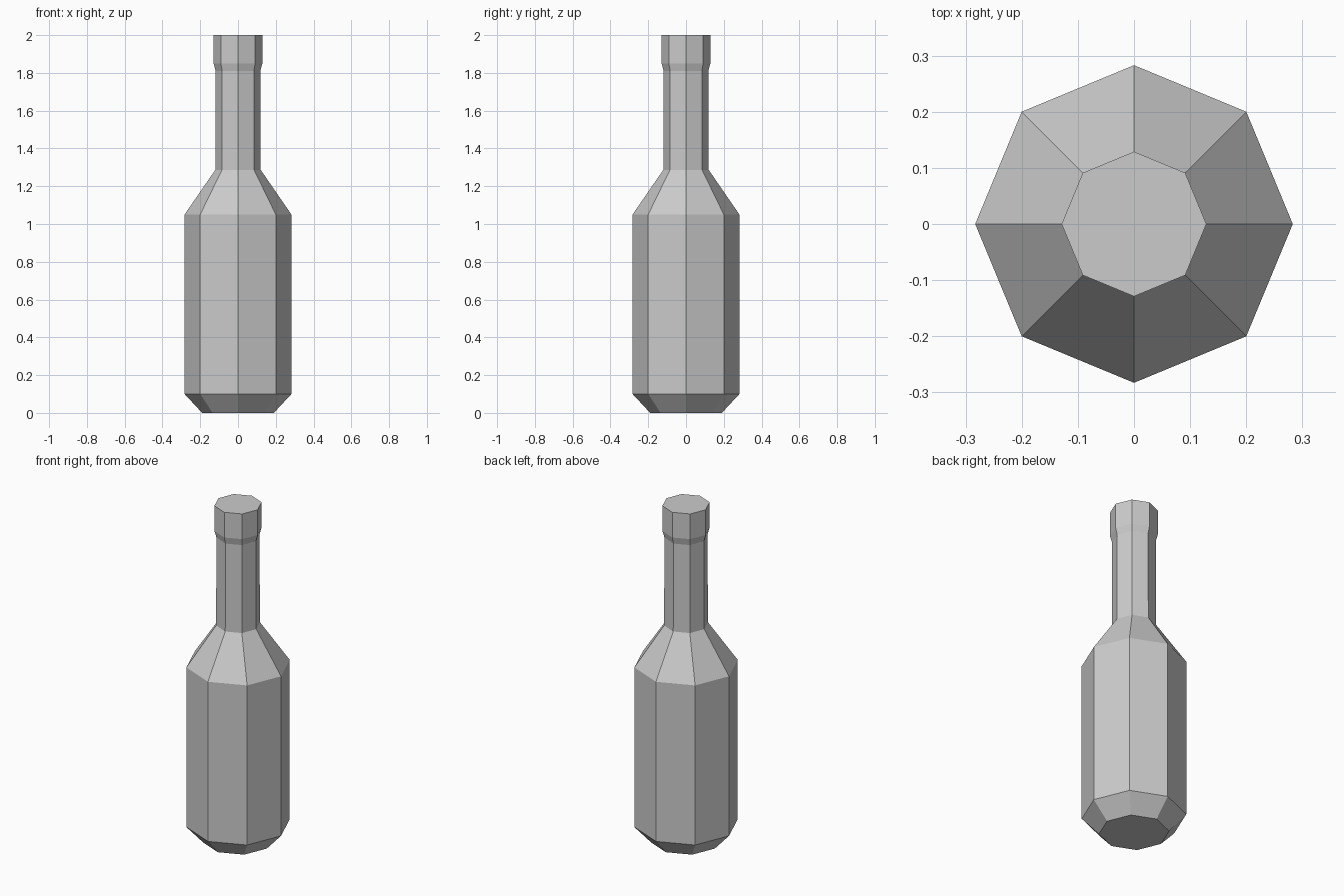
import bpy, bmesh
from math import cos, sin, tau

if "Cube" in bpy.data.objects:
    bpy.data.objects.remove(bpy.data.objects["Cube"])

SIDES = 8


def lathe(name, profile):
    """Closed faceted solid from (radius, height) rings."""
    bm = bmesh.new()
    rings = [[bm.verts.new((r * cos(tau * i / SIDES), r * sin(tau * i / SIDES), z))
              for i in range(SIDES)] for r, z in profile]
    for low, high in zip(rings, rings[1:]):
        for i in range(SIDES):
            j = (i + 1) % SIDES
            bm.faces.new((low[i], low[j], high[j], high[i]))
    bm.faces.new(rings[0][::-1])
    bm.faces.new(rings[-1])
    mesh = bpy.data.meshes.new(name)
    bm.to_mesh(mesh)
    bm.free()
    obj = bpy.data.objects.new(name, mesh)
    bpy.context.collection.objects.link(obj)
    return obj


# Bottle: bevelled base, body, shoulder, neck and lip in one profile
lathe("bottle", [
    (0.19, 0.0), (0.283, 0.1),
    (0.283, 1.05), (0.12, 1.287),
    (0.118, 1.81), (0.129, 1.85),
    (0.129, 2.0),
])
